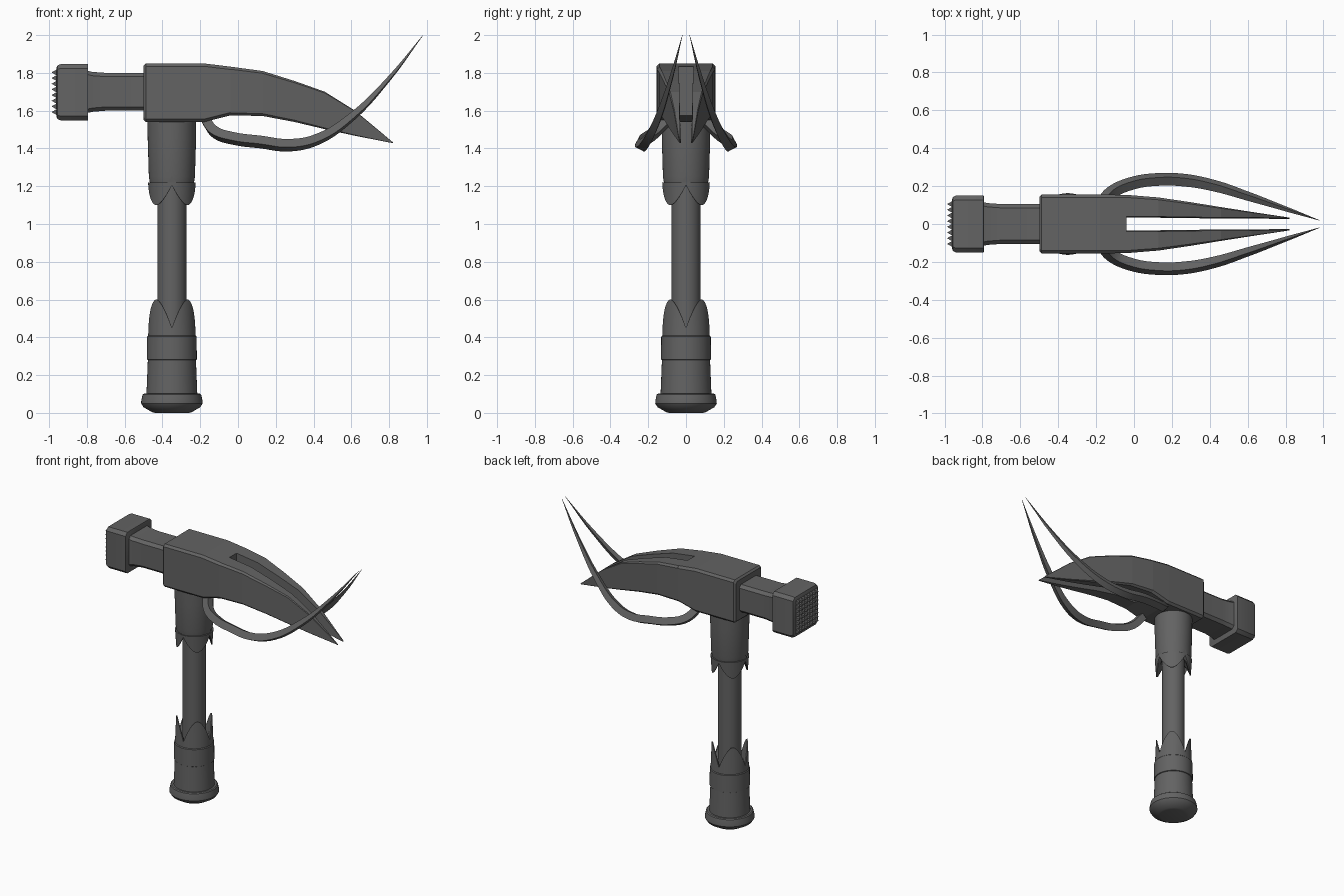
import bpy, bmesh, math
from mathutils import Vector

if "Cube" in bpy.data.objects:
    bpy.data.objects.remove(bpy.data.objects["Cube"])

steel = bpy.data.materials.new("dark_grey_steel")
steel.diffuse_color = (0.125, 0.125, 0.125, 1)
steel.use_nodes = True
steel.node_tree.nodes["Principled BSDF"].inputs["Base Color"].default_value = steel.diffuse_color
AX = -0.35   # handle axis x


def finish(bm, name, smooth=None):
    bmesh.ops.recalc_face_normals(bm, faces=bm.faces)
    me = bpy.data.meshes.new(name)
    bm.to_mesh(me)
    bm.free()
    ob = bpy.data.objects.new(name, me)
    bpy.context.collection.objects.link(ob)
    me.materials.append(steel)
    if smooth:
        shade(ob, smooth)
    return ob


def shade(ob, angle):
    bpy.ops.object.select_all(action='DESELECT')
    bpy.context.view_layer.objects.active = ob
    ob.select_set(True)
    bpy.ops.object.shade_smooth_by_angle(angle=math.radians(angle))


def skin(bm, rings, closed=True, caps=True):
    """Bridge rings of points with quads."""
    vs = [[bm.verts.new(p) for p in r] for r in rings]
    n = len(vs[0])
    for a, b in zip(vs, vs[1:]):
        for i in range(n):
            j = (i + 1) % n
            bm.faces.new((a[i], a[j], b[j], b[i]))
    if caps:
        bm.faces.new(vs[0])
        bm.faces.new(vs[-1])


def lathe(name, prof, n=48):
    bm = bmesh.new()
    skin(bm, [[(AX + r * math.cos(2 * math.pi * i / n), r * math.sin(2 * math.pi * i / n), z)
               for i in range(n)] for r, z in prof])
    return finish(bm, name, 35)


def petals(name, base, notch, tip, r0, r1, n=96):
    """Ring of four rounded leaves, centred on the diagonals, thinning to the tip."""
    rings = [[], [], [], []]
    for i in range(n):
        a = 2 * math.pi * i / n
        t = abs(((a / (math.pi / 2)) % 1) * 2 - 1)      # 0 at leaf centre, 1 at notch
        z = notch + (tip - notch) * (1 - t ** 1.8)
        f = (z - base) / (tip - base)
        r = r0 + (r1 - r0) * f
        for ring, rr, zz in zip(rings, (0.075, r0, r, r - 0.006),
                                (base, base, z, z)):
            ring.append((AX + rr * math.cos(a), rr * math.sin(a), zz))
    bm = bmesh.new()
    skin(bm, rings + [rings[0]], caps=False)
    bmesh.ops.remove_doubles(bm, verts=bm.verts, dist=1e-5)
    return finish(bm, name, 35)


def section(x, top, bot, w, c):
    """Chamfered rectangle in the yz plane."""
    return [(x, w - c, top), (x, w, top - c), (x, w, bot + c), (x, w - c, bot),
            (x, -w + c, bot), (x, -w, bot + c), (x, -w, top - c), (x, -w + c, top)]


# Handle
lathe("handle_shaft", [(0.077, 0.38), (0.077, 1.3)])
lathe("pommel", [(0.09, 0), (0.105, 0.004), (0.15, 0.03), (0.163, 0.05), (0.162, 0.065),
                 (0.155, 0.097), (0.148, 0.102), (0.12, 0.102)])
lathe("lower_grip", [(0.135, 0.09), (0.127, 0.29)])
lathe("grip_band", [(0.127, 0.28), (0.132, 0.283), (0.131, 0.405), (0.126, 0.41)])
petals("lower_leaves", 0.40, 0.45, 0.60, 0.126, 0.118)
lathe("upper_collar", [(0.116, 1.215), (0.122, 1.25), (0.128, 1.45), (0.129, 1.56)])
petals("upper_leaves", 1.22, 1.205, 1.10, 0.126, 0.118)
# Raised points where the leaves meet on the collar
for k in range(4):
    bm = bmesh.new()
    a0 = k * math.pi / 2
    pts = []
    for da, z, r in ((-0.3, 1.2, .124), (0, 1.255, .126), (0.3, 1.2, .124)):
        pts.append((AX + r * math.cos(a0 + da), r * math.sin(a0 + da), z))
    bm.faces.new([bm.verts.new(p) for p in pts])
    finish(bm, "collar_point")

# Striking face block and neck
bm = bmesh.new()
skin(bm, [section(*s) for s in ((-0.962, 1.825, 1.57, 0.128, 0.02), (-0.955, 1.84, 1.555, 0.143, 0.022),
                                (-0.94, 1.846, 1.549, 0.15, 0.022), (-0.795, 1.846, 1.549, 0.15, 0.022),
                                (-0.793, 1.842, 1.553, 0.146, 0.022))])
finish(bm, "striking_block", 35)
bm = bmesh.new()
skin(bm, [section(*s) for s in ((-0.80, 1.812, 1.588, 0.116, 0.02), (-0.77, 1.805, 1.594, 0.11, 0.02),
                                (-0.70, 1.80, 1.60, 0.105, 0.02), (-0.49, 1.80, 1.60, 0.105, 0.02))])
finish(bm, "neck", 35)

# Pyramid teeth on the striking face
bm = bmesh.new()
N, P = 8, 0.03
for i in range(N):
    for j in range(N):
        y, z = (i - (N - 1) / 2) * P, 1.6975 + (j - (N - 1) / 2) * P
        h = P / 2
        tip = bm.verts.new((-0.987, y, z))
        b = [bm.verts.new((-0.961, y + u * h, z + v * h)) for u, v in ((-1, -1), (1, -1), (1, 1), (-1, 1))]
        for k in range(4):
            bm.faces.new((b[k], b[(k + 1) % 4], tip))
finish(bm, "face_teeth")

# Head and split claw: half lofted along x, then mirrored (x, top, bottom, half width, slot half width)
rows = [(-0.50, 1.838, 1.552, 0.143, 0), (-0.488, 1.85, 1.54, 0.155, 0), (-0.18, 1.85, 1.54, 0.155, 0),
        (-0.04, 1.833, 1.575, 0.154, 0), (-0.04, 1.833, 1.575, 0.154, 0.04),
        (0.13, 1.81, 1.572, 0.14, 0.039), (0.30, 1.757, 1.54, 0.115, 0.036),
        (0.46, 1.70, 1.502, 0.089, 0.035), (0.62, 1.60, 1.467, 0.064, 0.034),
        (0.82, 1.433, 1.428, 0.034, 0.031)]
rings = []
for x, t, b, w, s in rows:
    c = min(0.015, 0.12 * (w - s), 0.2 * (t - b))
    rings.append([(x, s, t), (x, w - c, t), (x, w, t - c), (x, w, b + c), (x, w - c, b), (x, s * 0.85, b)])
bm = bmesh.new()
skin(bm, rings)
bmesh.ops.remove_doubles(bm, verts=bm.verts, dist=1e-5)
bmesh.ops.recalc_face_normals(bm, faces=bm.faces)
inner = [f for f in bm.faces if all(abs(v.co.y) < 1e-5 for v in f.verts)]
bmesh.ops.delete(bm, geom=inner, context='FACES')
copy = bmesh.ops.duplicate(bm, geom=bm.verts[:] + bm.edges[:] + bm.faces[:])["geom"]
for v in copy:
    if isinstance(v, bmesh.types.BMVert):
        v.co.y = -v.co.y
bmesh.ops.remove_doubles(bm, verts=bm.verts, dist=1e-5)
finish(bm, "head_and_claw")

# Curved side horns: (x, y, z, thickness)
path = [(-0.17, 0.10, 1.55, 1), (-0.12, 0.165, 1.485, 1), (-0.02, 0.212, 1.452, 1), (0.12, 0.235, 1.434, 1),
        (0.27, 0.231, 1.417, 1), (0.42, 0.203, 1.448, 0.9), (0.60, 0.147, 1.565, 0.7),
        (0.80, 0.08, 1.77, 0.38), (0.98, 0.019, 2.0, 0.03)]
for side, name in ((1, "back_horn"), (-1, "front_horn")):
    cu = bpy.data.curves.new(name, 'CURVE')
    cu.dimensions = '3D'
    cu.bevel_depth = 0.035
    cu.bevel_resolution = 0
    cu.resolution_u = 5
    cu.use_fill_caps = True
    sp = cu.splines.new('BEZIER')
    sp.bezier_points.add(len(path) - 1)
    for p, (x, y, z, r) in zip(sp.bezier_points, path):
        p.co = (x, side * y, z)
        p.radius = r
        p.handle_left_type = p.handle_right_type = 'AUTO'
    ob = bpy.data.objects.new(name, cu)
    bpy.context.collection.objects.link(ob)
    cu.materials.append(steel)
    bpy.ops.object.select_all(action='DESELECT')
    bpy.context.view_layer.objects.active = ob
    ob.select_set(True)
    bpy.ops.object.convert(target='MESH')
    shade(bpy.context.object, 40)
